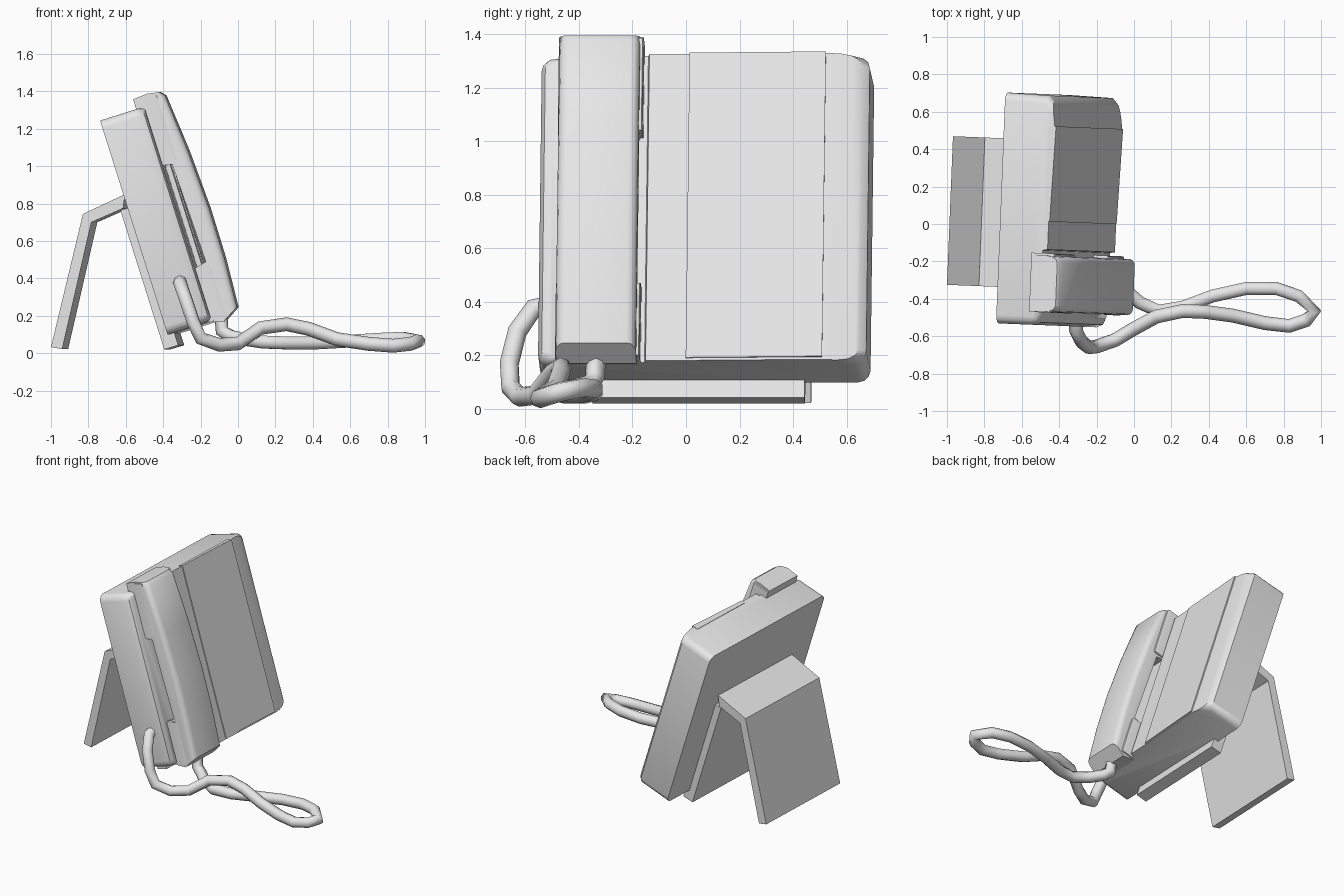
import bpy
import bmesh
import math
from mathutils import Matrix

cube = bpy.data.objects.get("Cube")
if cube:
    bpy.data.objects.remove(cube, do_unlink=True)

# One grey plastic for everything
grey = bpy.data.materials.new("light_grey_plastic")
grey.use_nodes = True
grey.diffuse_color = (0.8, 0.8, 0.8, 1)
grey.node_tree.nodes["Principled BSDF"].inputs["Base Color"].default_value = (0.8, 0.8, 0.8, 1)

# Frames: the set is turned slightly, and the case leans back on its stand
turn = Matrix.Rotation(math.radians(-2.3), 4, 'Z')
lean = turn @ Matrix.Translation((-0.355, 0, 0.1)) @ Matrix.Rotation(math.radians(-17.5), 4, 'Y')


def prism(name, profile, lo, hi, axis, frame, rounding=0, pick=None, segments=3):
    """Extrude a profile along y (x, z points) or z (x, y points), rounding picked edges."""
    bm = bmesh.new()
    if axis == 'Y':
        verts = [bm.verts.new((a, lo, b)) for a, b in profile]
        step = (0, hi - lo, 0)
    else:
        verts = [bm.verts.new((a, b, lo)) for a, b in profile]
        step = (0, 0, hi - lo)
    face = bm.faces.new(verts)
    new = bmesh.ops.extrude_face_region(bm, geom=[face])["geom"]
    bmesh.ops.translate(bm, vec=step, verts=[v for v in new if isinstance(v, bmesh.types.BMVert)])
    if not any(len(e.link_faces) < 2 for e in bm.edges):
        pass
    else:
        bmesh.ops.holes_fill(bm, edges=bm.edges[:])
    bmesh.ops.recalc_face_normals(bm, faces=bm.faces)
    if rounding:
        edges = [e for e in bm.edges if pick(e.verts[0].co, e.verts[1].co)]
        bmesh.ops.bevel(bm, geom=edges, offset=rounding, segments=segments,
                        profile=0.5, affect='EDGES', clamp_overlap=False)
        bmesh.ops.recalc_face_normals(bm, faces=bm.faces)
    mesh = bpy.data.meshes.new(name)
    bm.to_mesh(mesh)
    bm.free()
    mesh.materials.append(grey)
    obj = bpy.data.objects.new(name, mesh)
    bpy.context.collection.objects.link(obj)
    obj.matrix_world = frame
    bpy.ops.object.select_all(action='DESELECT')
    obj.select_set(True)
    bpy.context.view_layer.objects.active = obj
    bpy.ops.object.shade_smooth_by_angle(angle=math.radians(35))
    return obj


def box(x0, x1, z0, z1):
    return [(x0, z0), (x1, z0), (x1, z1), (x0, z1)]


# Case: cross-section with a lower shelf for the handset, rounded outer corners
case_section = [(0, -0.56), (0.2, -0.56), (0.235, -0.545), (0.245, -0.52),
                (0.245, -0.16), (0.272, -0.155), (0.272, 0), (0.285, 0.505),
                (0.265, 0.64), (0.24, 0.668), (0, 0.675)]
prism("case", case_section, 0, 1.2, 'Z', lean, 0.045,
      lambda a, b: abs(a.z - b.z) < 0.01 and
      (max(a.y, b.y) < -0.51 or min(a.y, b.y) > 0.63))

# Front panel
prism("front_panel", [(0.25, -0.005), (0.278, -0.005), (0.293, 0.505), (0.25, 0.505)],
      0.01, 1.203, 'Z', lean)

# Handset: bowed grip, ends reaching back into the shelf
handset_profile = [(0.2, 1.255), (0.28, 1.262), (0.345, 1.25), (0.367, 1.225),
                   (0.397, 0.9), (0.412, 0.58), (0.41, 0.3), (0.395, 0.03),
                   (0.305, -0.023), (0.22, 0.0), (0.22, 0.29), (0.31, 0.31),
                   (0.295, 0.86), (0.2, 0.88)]
prism("handset", handset_profile, -0.488, -0.188, 'Y', lean, 0.035,
      lambda a, b: abs(a.y - b.y) < 0.01 and min(a.x, b.x) > 0.34)

# Earpiece and mouthpiece cups
for name, z0, z1 in (("earpiece", 0.88, 1.25), ("mouthpiece", 0.0, 0.29)):
    prism(name, box(0.2, 0.33, z0, z1), -0.492, -0.175, 'Y', lean, 0.015,
          lambda a, b: min(a.x, b.x) > 0.3, 2)

# Stand: folded plate with a back leg and a front foot under the case
prism("stand_back_leg", [(-0.986, 0.033), (-0.926, 0.022), (-0.77, 0.70), (-0.6, 0.775),
                         (-0.59, 0.85), (-0.815, 0.745)], -0.365, 0.43, 'Y', turn)
prism("stand_front_foot", [(-0.38, 0.02), (-0.305, 0.043), (-0.54, 0.785), (-0.615, 0.765)],
      -0.365, 0.43, 'Y', turn)

# Cord: leaves the side of the case, loops forward, returns to the mouthpiece
cord_path = [(-0.31, -0.49, 0.39), (-0.31, -0.57, 0.375), (-0.28, -0.63, 0.29),
             (-0.24, -0.66, 0.17), (-0.2, -0.655, 0.08), (-0.1, -0.62, 0.045),
             (0, -0.56, 0.052), (0.12, -0.495, 0.135), (0.26, -0.465, 0.155),
             (0.38, -0.47, 0.13), (0.53, -0.49, 0.075), (0.7, -0.53, 0.05),
             (0.83, -0.545, 0.04), (0.92, -0.515, 0.05), (0.965, -0.465, 0.065),
             (0.88, -0.385, 0.08), (0.76, -0.345, 0.075), (0.6, -0.345, 0.065),
             (0.42, -0.385, 0.055), (0.26, -0.445, 0.055), (0.13, -0.465, 0.06),
             (0.03, -0.42, 0.075), (-0.04, -0.36, 0.09), (-0.085, -0.34, 0.12),
             (-0.09, -0.335, 0.21)]
curve = bpy.data.curves.new("cord", 'CURVE')
curve.dimensions = '3D'
curve.bevel_depth = 0.037
curve.bevel_resolution = 2
curve.use_fill_caps = True
spline = curve.splines.new('POLY')
spline.points.add(len(cord_path) - 1)
for point, co in zip(spline.points, cord_path):
    point.co = (*co, 1)
spline.use_smooth = True
curve.materials.append(grey)
bpy.context.collection.objects.link(bpy.data.objects.new("cord", curve))
